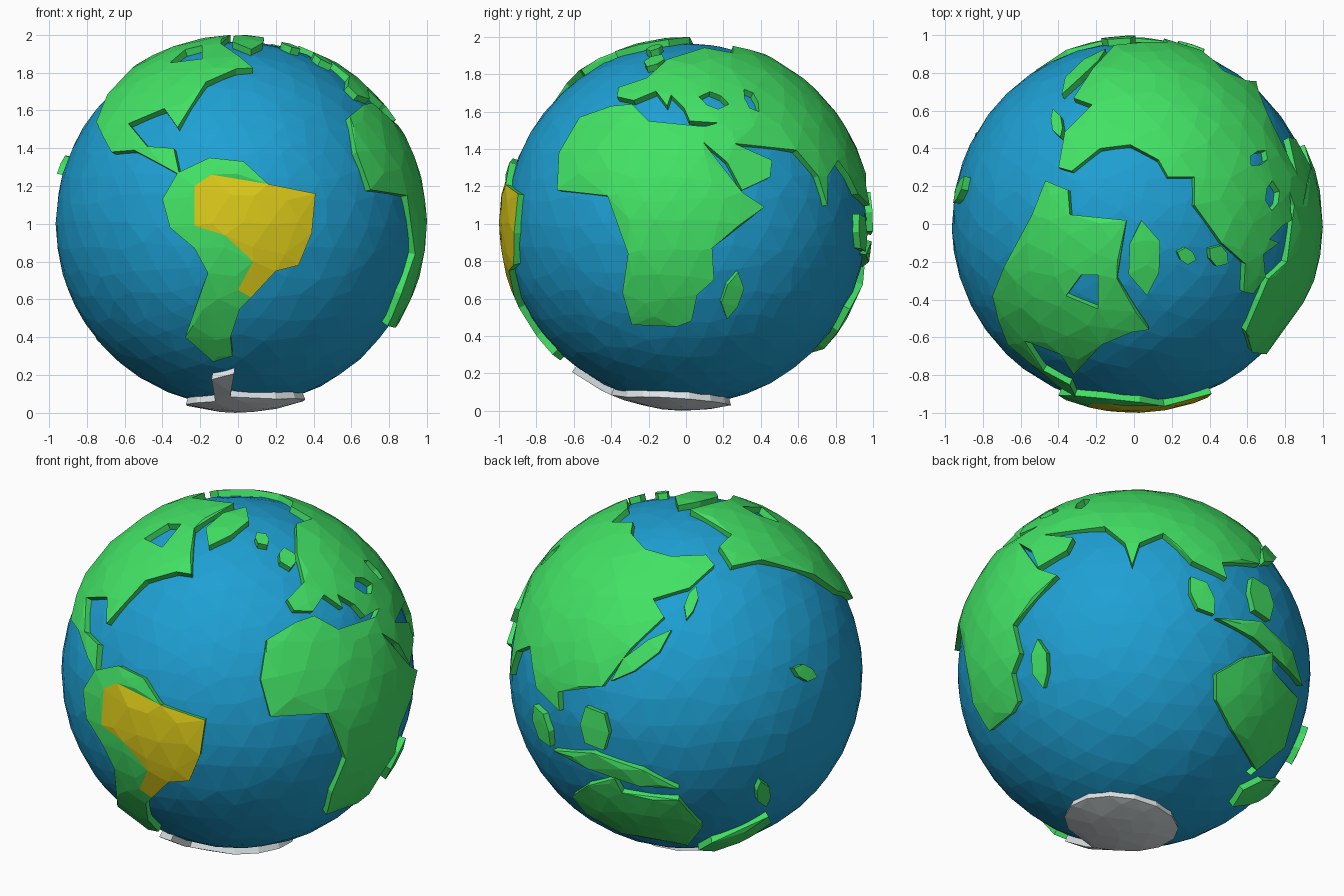
import bpy, bmesh, random
from math import sin, cos, radians, sqrt
from mathutils import Vector
from mathutils.geometry import delaunay_2d_cdt

if "Cube" in bpy.data.objects:
    bpy.data.objects.remove(bpy.data.objects["Cube"])

random.seed(4)
SEA, LAND, BASE = 0.965, 1.0, 0.94

# Drawing planes (azimuth, elevation): front, right, top, back left, back right, under
VIEWS = {'F': (0, 0), 'R': (90, 0), 'T': (0, 90), 'B': (215, 25), 'C': (140, -25), 'U': (0, -90)}


def trace(view, *pts):
    """Project points (hundredths, in a drawing plane) onto the unit sphere."""
    az, el = map(radians, VIEWS[view])
    right = Vector((cos(az), sin(az), 0))
    out = Vector((sin(az) * cos(el), -cos(az) * cos(el), sin(el)))
    up = out.cross(right)
    res = []
    for x, y in pts:
        u, v = x / 100, y / 100
        d = sqrt(max(0, 1 - u * u - v * v))
        res.append((right * u + up * v + out * d).normalized())
    return res


def spindle(view, x0, y0, x1, y1, w):
    """Six-sided blob between two end points, w = half width."""
    a, b = Vector((x0, y0)), Vector((x1, y1))
    n = (b - a).orthogonal().normalized() * w
    return trace(view, a, a.lerp(b, 0.3) + n, a.lerp(b, 0.7) + n * 0.8,
                 b, a.lerp(b, 0.7) - n, a.lerp(b, 0.3) - n * 0.8)


def material(name, rgb):
    m = bpy.data.materials.new(name)
    m.diffuse_color = (*rgb, 1)
    m.use_nodes = True
    m.node_tree.nodes["Principled BSDF"].inputs["Base Color"].default_value = m.diffuse_color
    return m


BLUE = material("sea_blue", (0.013, 0.35, 0.65))
GREEN = material("land_green", (0.055, 0.76, 0.13))
YELLOW = material("highlight_yellow", (0.70, 0.58, 0.01))
WHITE = material("ice_white", (0.75, 0.80, 0.82))


def finish(name, bm, *mats):
    me = bpy.data.meshes.new(name)
    bm.to_mesh(me)
    bm.free()
    for m in mats:
        me.materials.append(m)
    ob = bpy.data.objects.new(name, me)
    ob.location.z = 1
    bpy.context.collection.objects.link(ob)


# Ocean: faceted ball with slightly irregular triangles
bm = bmesh.new()
bmesh.ops.create_icosphere(bm, subdivisions=4, radius=1)
for v in bm.verts:
    v.co = (v.co + Vector([random.uniform(-0.03, 0.03) for _ in range(3)])).normalized() * SEA
GRID = [v.co.normalized() for v in bm.verts]
finish("ocean", bm, BLUE)


def inside(p, loop):
    hit = False
    for a, b in zip(loop, loop[1:] + loop[:1]):
        if (a.y > p.y) != (b.y > p.y) and p.x < a.x + (p.y - a.y) / (b.y - a.y) * (b.x - a.x):
            hit = not hit
    return hit


def land(name, outline, holes=(), patch=(), mat=GREEN):
    """Raised slab on the ball: outline, lakes cut out, optional coloured patch."""
    c = sum(outline, Vector((0, 0, 0))).normalized()
    a = c.orthogonal().normalized()
    b = c.cross(a)

    def flat(p):  # stereographic map
        return Vector((p.dot(a), p.dot(b))) / (1 + p.dot(c))

    loops = [[flat(p) for p in lp] for lp in (outline, *holes)]
    mark = [flat(p) for p in patch]
    pts, edges = [], []
    for lp in loops + ([mark] if mark else []):
        n = len(pts)
        edges += [(n + i, n + (i + 1) % len(lp)) for i in range(len(lp))]
        pts += lp
    rim = list(pts)
    for g in GRID:
        if g.dot(c) > -0.3:
            q = flat(g)
            if inside(q, loops[0]) and min((q - r).length for r in rim) > 0.025:
                pts.append(q)
    vs, _, fs, *_ = delaunay_2d_cdt(pts, edges, [], 0, 1e-5)
    bm = bmesh.new()
    top = []
    for q in vs:
        k = q.length_squared
        w = (1 - k) / (1 + k)
        top.append(bm.verts.new(((a * q.x + b * q.y) * (1 + w) + c * w).normalized() * LAND))
    for f in fs:
        m = sum((vs[i] for i in f), Vector((0, 0))) / len(f)
        if sum(inside(m, lp) for lp in loops) % 2:
            face = bm.faces.new([top[i] for i in f])
            face.normal_update()
            if face.normal.dot(face.calc_center_median()) < 0:
                face.normal_flip()
            face.material_index = 1 if mark and inside(m, mark) else 0
    # coastal walls
    low = {}
    for e in [e for e in bm.edges if len(e.link_faces) == 1]:
        loop = e.link_loops[0]
        p, q = loop.vert, loop.link_loop_next.vert
        for v in (p, q):
            if v not in low:
                low[v] = bm.verts.new(v.co * BASE)
        bm.faces.new((q, p, low[p], low[q]))
    bmesh.ops.delete(bm, geom=[v for v in bm.verts if not v.link_faces], context='VERTS')
    finish(name, bm, mat, YELLOW)


# South America with the highlighted country
coast = trace('F', (16, 21), (41, 16), (39, -5), (32, -22), (20, -25), (7, -39))
land("south_america", coast + trace(
    'F', (1, -45), (-4, -60), (-3, -70), (-13, -73), (-28, -60), (-16, -26), (-23, -13),
    (-36, -2), (-40, 13), (-32, 27), (-15, 35), (3, 33)),
    patch=coast + trace('F', (0, -35), (8, -20), (-7, -6), (-23, -1), (-23, 20), (-14, 26)))

# North America with its northern bay
land("north_america", trace(
    'T', (8, -56), (-9, -29), (-4, 2), (-34, 5), (-35, 18), (-47, 23), (-54, 5), (-69, -23))
    + trace('F', (-75, 54), (-67, 38), (-55, 39), (-40, 31), (-31, 26), (-34, 40), (-48, 41),
            (-58, 53), (-39, 61), (-32, 51), (-17, 75), (-1, 82)),
    [trace('T', (-36, -38), (-28, -27), (-19, -27), (-19, -45))])

# Africa
land("africa", trace(
    'R', (-57, 57), (-40, 63), (-29, 64), (-20, 55), (10, 52), (9, 44), (30, 17), (42, 9),
    (14, -13), (15, -30), (6, -38), (3, -52), (-5, -55), (-29, -54), (-34, -37), (-31, -16),
    (-42, 15), (-69, 18), (-68, 38)))

# Europe and Asia: south coast, east, north, then west, with two inland seas
land("eurasia", trace('R', (9, 44), (22, 33), (30, 18), (45, 25), (46, 34), (26, 43))
     + trace('C', (-16, 74), (-5, 64), (-1, 51), (3, 64), (16, 70), (32, 54), (51, 45))
     + trace('B', (-70, -11), (-46, -8), (-30, 13), (-12, 30), (-18, 40), (2, 46))
     + trace('T', (-40, 30), (-33, 28), (-18, 40), (-2, 42), (13, 34), (18, 25), (32, 25),
             (32, 10))
     + trace('R', (-10, 88), (-21, 78), (-36, 73), (-37, 68), (-28, 66), (-16, 71), (-10, 63),
             (-8, 69), (-1, 62), (2, 55), (17, 54), (10, 52)),
     [spindle('R', 7, 68, 23, 64, 4), spindle('R', 31, 72, 39, 60, 3)])

# Australia
land("australia", trace('C', (45, -9), (61, 1), (76, 5), (76, -5))
     + trace('B', (-4, -70), (9, -85), (0, -96))
     + trace('C', (67, -58), (54, -39), (45, -23)))

# Antarctica: a rough ring with one peninsula
ring = [(4 + 32 * cos(radians(t)), 6 + 30 * sin(radians(t))) for t in range(120, 421, 25)]
land("antarctica", trace('U', *ring, (-4, 40), (-2, 61), (-14, 55)), mat=WHITE)

# Islands: view, two ends, half width
for name, *shape in (
        ("greenland", 'T', 4, 2, 7, -38, 9), ("iceland", 'T', 23, -15, 33, -19, 4),
        ("british_isles", 'T', 40, -13, 50, -21, 5), ("madagascar", 'R', 28, -26, 22, -51, 5),
        ("kamchatka", 'T', -43, 61, -39, 46, 3), ("japan", 'B', -8, 23, -41, -5, 5),
        ("sumatra", 'C', 31, 45, 44, 24, 6), ("borneo", 'B', -55, -19, -45, -43, 8),
        ("new_guinea", 'B', -73, -43, -4, -64, 5), ("new_zealand", 'C', 54, -77, 80, -60, 4),
        ("hawaii", 'B', 59, 2, 72, -3, 4), ("pacific_island", 'B', 41, -60, 44, -74, 4)):
    land(name, spindle(*shape))
